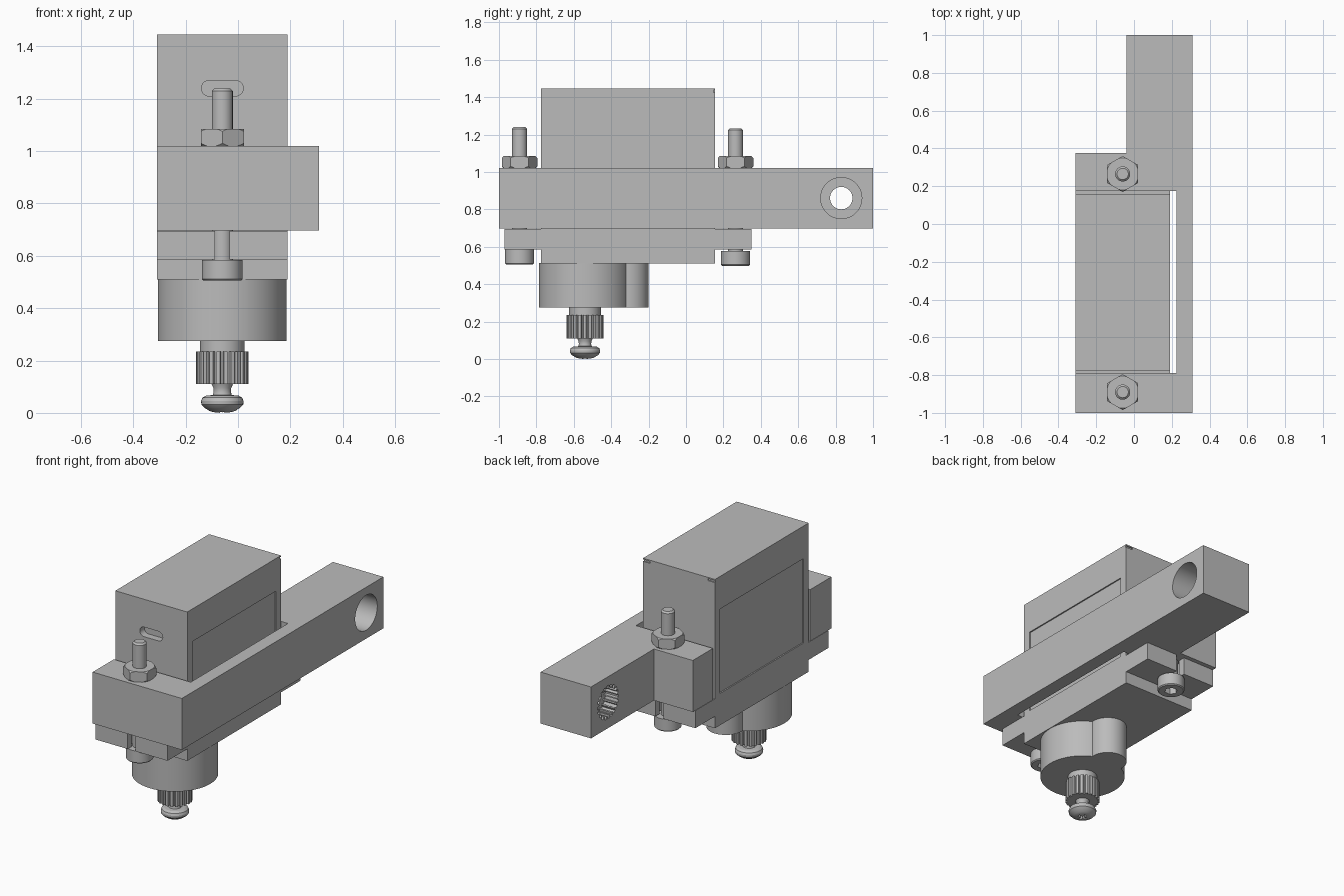
import bpy, bmesh
from math import sin, cos, pi, radians
from mathutils import Matrix

if "Cube" in bpy.data.objects:
    bpy.data.objects.remove(bpy.data.objects["Cube"], do_unlink=True)

grey = bpy.data.materials.new("plain grey")
grey.use_nodes = True
grey.diffuse_color = (0.5, 0.5, 0.5, 1)
grey.node_tree.nodes["Principled BSDF"].inputs["Base Color"].default_value = grey.diffuse_color

AXIS_X = -0.06      # shared centre line of the motor, bolts and shaft
SHAFT_Y = -0.54


def finish(name, bm, matrix=None):
    if matrix:
        bm.transform(matrix)
    bmesh.ops.recalc_face_normals(bm, faces=bm.faces)
    mesh = bpy.data.meshes.new(name)
    bm.to_mesh(mesh)
    bm.free()
    mesh.materials.append(grey)
    obj = bpy.data.objects.new(name, mesh)
    bpy.context.collection.objects.link(obj)
    return obj


def prism(name, outline, z0, z1, matrix=None):
    bm = bmesh.new()
    face = bm.faces.new([bm.verts.new((x, y, z0)) for x, y in outline])
    top = bmesh.ops.extrude_face_region(bm, geom=[face])["geom"]
    verts = [v for v in top if isinstance(v, bmesh.types.BMVert)]
    bmesh.ops.translate(bm, verts=verts, vec=(0, 0, z1 - z0))
    return finish(name, bm, matrix)


def box(name, x, y, z):
    return prism(name, [(x[0], y[0]), (x[1], y[0]), (x[1], y[1]), (x[0], y[1])], *z)


def ring(n, r, cx=0, cy=0, phase=0):
    return [(cx + r * cos(2 * pi * i / n + phase), cy + r * sin(2 * pi * i / n + phase))
            for i in range(n)]


def toothed(teeth, outer, inner, cx=0, cy=0):
    points = []
    for i in range(teeth):
        for k, r in ((-0.3, outer), (0.2, outer), (0.32, inner), (0.58, inner)):
            a = 2 * pi * (i + k) / teeth
            points.append((cx + r * cos(a), cy + r * sin(a)))
    return points


def lathe(name, profile, x, y, n=40):
    # Profile runs from axis to axis as (radius, height)
    bm = bmesh.new()
    verts = [bm.verts.new((r, 0, z)) for r, z in profile]
    edges = [bm.edges.new(pair) for pair in zip(verts, verts[1:])]
    bmesh.ops.spin(bm, geom=verts + edges, axis=(0, 0, 1), cent=(0, 0, 0),
                   angle=2 * pi, steps=n, use_merge=True)
    bmesh.ops.remove_doubles(bm, verts=bm.verts, dist=0.0002)
    return finish(name, bm, Matrix.Translation((x, y, 0)))


def combine(obj, operation, *others):
    for other in others:
        mod = obj.modifiers.new("shape", "BOOLEAN")
        mod.operation = operation
        mod.solver = "EXACT"
        mod.object = other
        bpy.context.view_layer.update()
        graph = bpy.context.evaluated_depsgraph_get()
        mesh = bpy.data.meshes.new_from_object(obj.evaluated_get(graph))
        obj.modifiers.clear()
        obj.data = mesh
        bpy.data.objects.remove(other, do_unlink=True)
    return obj


# Bracket with a pocket open on one side and a long arm
bracket = prism("bracket", [
    (-0.31, -1), (0.31, -1), (0.31, 1), (-0.04, 1), (-0.04, 0.375), (-0.31, 0.375),
    (-0.31, 0.175), (0.225, 0.175), (0.225, -0.79), (-0.31, -0.79)], 0.697, 1.02)
# Arm hole: plain counterbore, through hole, toothed socket
sideways = Matrix.Translation((0, 0.83, 0.86)) @ Matrix.Rotation(radians(90), 4, "Y")
combine(bracket, "DIFFERENCE",
        prism("counterbore", ring(48, 0.11), 0.08, 0.4, sideways),
        prism("through_hole", ring(40, 0.06), -0.2, 0.4, sideways),
        prism("toothed_socket", toothed(20, 0.105, 0.088), -0.2, 0.05, sideways))

# Motor case with shallow side panels, cable slot and lid notches
case = box("motor_case", (-0.31, 0.19), (-0.775, 0.155), (0.51, 1.445))
for x in (-0.31, 0.19):
    combine(case, "DIFFERENCE",
            box("panel_cut", (x - 0.008, x + 0.008), (-0.725, 0.105), (0.71, 1.24)),
            box("lid_notch", (x - 0.05, x + 0.05), (0.148, 0.2), (1.425, 1.437)))
slot = [(AXIS_X + s * (0.05 + 0.03 * cos(a)), 1.24 + s * 0.03 * sin(a))
        for s in (1, -1) for a in [radians(-90 + 18 * i) for i in range(11)]]
upright = Matrix.Rotation(radians(90), 4, "X")
combine(case, "DIFFERENCE", prism("cable_slot", slot, 0.73, 0.85, upright))

# Mounting ears, each with an open slot for its bolt
for name, y, tip, root in (("front_ear", -0.89, -0.97, -0.775), ("back_ear", 0.265, 0.35, 0.155)):
    ear = box(name, (-0.31, 0.19), sorted((tip, root)), (0.585, 0.695))
    outer = tip + (0.1 if tip > 0 else -0.1)
    combine(ear, "DIFFERENCE",
            prism("bolt_hole", ring(32, 0.05, AXIS_X, y), 0.5, 0.8),
            box("ear_slot", (AXIS_X - 0.028, AXIS_X + 0.028), sorted((y, outer)), (0.5, 0.8)))

# Bolts with hex sockets, and chamfered nuts
for side, y, z in (("front", -0.89, 0.505), ("back", 0.265, 0.498)):
    bolt = lathe(side + "_bolt", [
        (0, z), (0.072, z), (0.078, z + 0.006), (0.078, z + 0.079), (0.04, z + 0.079),
        (0.04, z + 0.725), (0.03, z + 0.735), (0, z + 0.735)], AXIS_X, y)
    combine(bolt, "DIFFERENCE",
            prism("hex_socket", ring(6, 0.038, AXIS_X, y), z - 0.1, z + 0.045))
    nut = prism(side + "_nut", ring(6, 0.095, AXIS_X, y, pi / 2), 1.02, 1.085)
    combine(nut, "INTERSECT", lathe("nut_chamfer", [
        (0, 1.015), (0.08, 1.015), (0.098, 1.033), (0.098, 1.072), (0.08, 1.09), (0, 1.09)],
        AXIS_X, y))

# Gear housing: large and small round bosses joined
housing = prism("gear_housing", ring(72, 0.246, AXIS_X, SHAFT_Y), 0.275, 0.512)
combine(housing, "UNION", prism("small_boss", ring(40, 0.11, AXIS_X, -0.31), 0.275, 0.512))

# Output shaft
lathe("shaft_collar", [(0, 0.22), (0.085, 0.22), (0.085, 0.28), (0, 0.28)], AXIS_X, SHAFT_Y)
prism("splined_shaft", toothed(22, 0.1, 0.087, AXIS_X, SHAFT_Y), 0.11, 0.234)

# Shaft screw with domed head and cross recess
dome = [(0.06 * sin(a), 0.018 - 0.018 * cos(a)) for a in [radians(15 * i) for i in range(6)]]
screw = lathe("shaft_screw", dome + [
    (0.069, 0.02), (0.08, 0.032), (0.081, 0.045), (0.076, 0.058), (0.062, 0.066), (0.036, 0.068),
    (0.033, 0.08), (0.034, 0.095), (0.042, 0.112), (0, 0.112)], AXIS_X, SHAFT_Y)
for a, b in ((0.03, 0.008), (0.008, 0.03)):
    combine(screw, "DIFFERENCE",
            box("recess", (AXIS_X - a, AXIS_X + a), (SHAFT_Y - b, SHAFT_Y + b), (-0.1, 0.03)))

# Smooth round surfaces, keep edges crisp
for obj in bpy.context.collection.objects:
    if obj.type == "MESH":
        bpy.ops.object.select_all(action="DESELECT")
        obj.select_set(True)
        bpy.context.view_layer.objects.active = obj
        bpy.ops.object.shade_smooth_by_angle(angle=radians(25))
